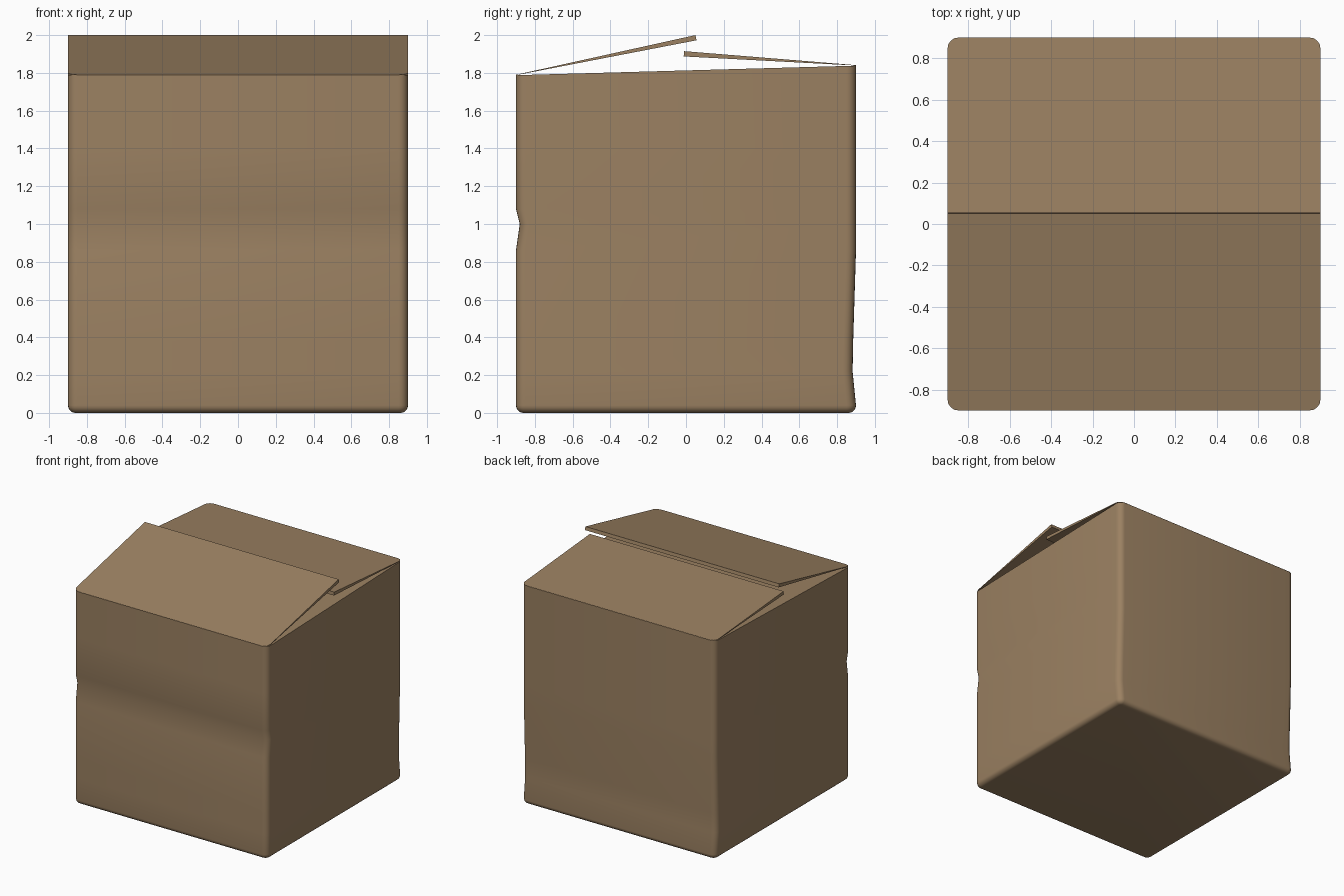
import bpy, bmesh, math
from mathutils import Vector

if "Cube" in bpy.data.objects:
    bpy.data.objects.remove(bpy.data.objects["Cube"])

card = bpy.data.materials.new("brown cardboard")
card.diffuse_color = (0.33, 0.22, 0.122, 1)
card.use_nodes = True
card.node_tree.nodes["Principled BSDF"].inputs["Base Color"].default_value = card.diffuse_color
H, R, SEG = 0.9, 0.05, 5


def corner(cx, cy, start, r=R):
    return [(cx + r * math.cos(start + i * math.pi / 2 / SEG),
             cy + r * math.sin(start + i * math.pi / 2 / SEG)) for i in range(SEG + 1)]


def rounded_square(h, r):
    c, pts = h - r, []
    for k, (sx, sy) in enumerate([(1, 1), (-1, 1), (-1, -1), (1, -1)]):
        pts += corner(sx * c, sy * c, k * math.pi / 2, r)
    return pts


def finish(bm, name, angle=30):
    bmesh.ops.recalc_face_normals(bm, faces=bm.faces)
    me = bpy.data.meshes.new(name)
    bm.to_mesh(me)
    bm.free()
    ob = bpy.data.objects.new(name, me)
    bpy.context.collection.objects.link(ob)
    me.materials.append(card)
    bpy.ops.object.select_all(action='DESELECT')
    ob.select_set(True)
    bpy.context.view_layer.objects.active = ob
    bpy.ops.object.shade_smooth_by_angle(angle=math.radians(angle))
    return ob


def interp(table, z):
    for (z0, v0), (z1, v1) in zip(table, table[1:]):
        if z0 <= z <= z1:
            return v0 + (v1 - v0) * (z - z0) / (z1 - z0)
    return 0.0


# Box body: stacked rounded squares, creased on the front and dented low on the back
front_dent = [(0.86, 0), (1.0, 0.02), (1.08, 0)]
back_dent = [(0.04, 0), (0.22, 0.018), (0.38, 0.015), (0.86, 0)]
levels = []
for i in range(SEG):
    a = i * math.pi / 2 / SEG
    inset = 0.04 * (1 - math.sin(a))
    levels.append((0.04 * (1 - math.cos(a)), inset))
levels += [(z, 0) for z in (0.04, 0.22, 0.38, 0.86, 1.0, 1.08, 1.4, None)]

bm = bmesh.new()
rings = []
for z, inset in levels:
    ring = []
    for x, y in rounded_square(H - inset, max(R - inset, 0.01)):
        zz = 1.813 + 0.028 * y if z is None else z      # rim slopes up to the back
        if y < -0.8:
            y += interp(front_dent, zz)
        elif y > 0.8:
            y -= interp(back_dent, zz)
        ring.append(bm.verts.new((x, y, zz)))
    rings.append(ring)
for a, b in zip(rings, rings[1:]):
    for i in range(len(a)):
        j = (i + 1) % len(a)
        bm.faces.new((a[i], a[j], b[j], b[i]))
bm.faces.new(rings[0])
bm.faces.new(rings[-1])   # closed inner flaps
finish(bm, "box_body")


# Top flaps: slabs with rounded hinge corners, thickening to the free edge
def flap(name, side, z_hinge, y_end, z_end, thick):
    c = H - R
    pts = corner(c, c, 0) + corner(-c, c, math.pi / 2)
    pts = [(x, y * side) for x, y in pts] + [(-H, y_end), (H, y_end)]
    along = Vector((0, y_end - side * H, z_end - z_hinge))
    normal = Vector((0, -along.z, along.y)).normalized()
    if normal.z < 0:
        normal.negate()
    bm = bmesh.new()
    top, low = [], []
    for x, y in pts:
        t = (y - side * H) / along.y
        p = Vector((x, y, z_hinge + t * along.z))
        top.append(bm.verts.new(p))
        low.append(bm.verts.new(p - normal * (0.002 + (thick - 0.002) * t)))
    bm.faces.new(top)
    bm.faces.new(low)
    for i in range(len(pts)):
        j = (i + 1) % len(pts)
        bm.faces.new((top[i], top[j], low[j], low[i]))
    finish(bm, name)


flap("front_flap", -1, 1.79, 0.05, 2.0, 0.028)
flap("back_flap", 1, 1.841, -0.01, 1.915, 0.028)
